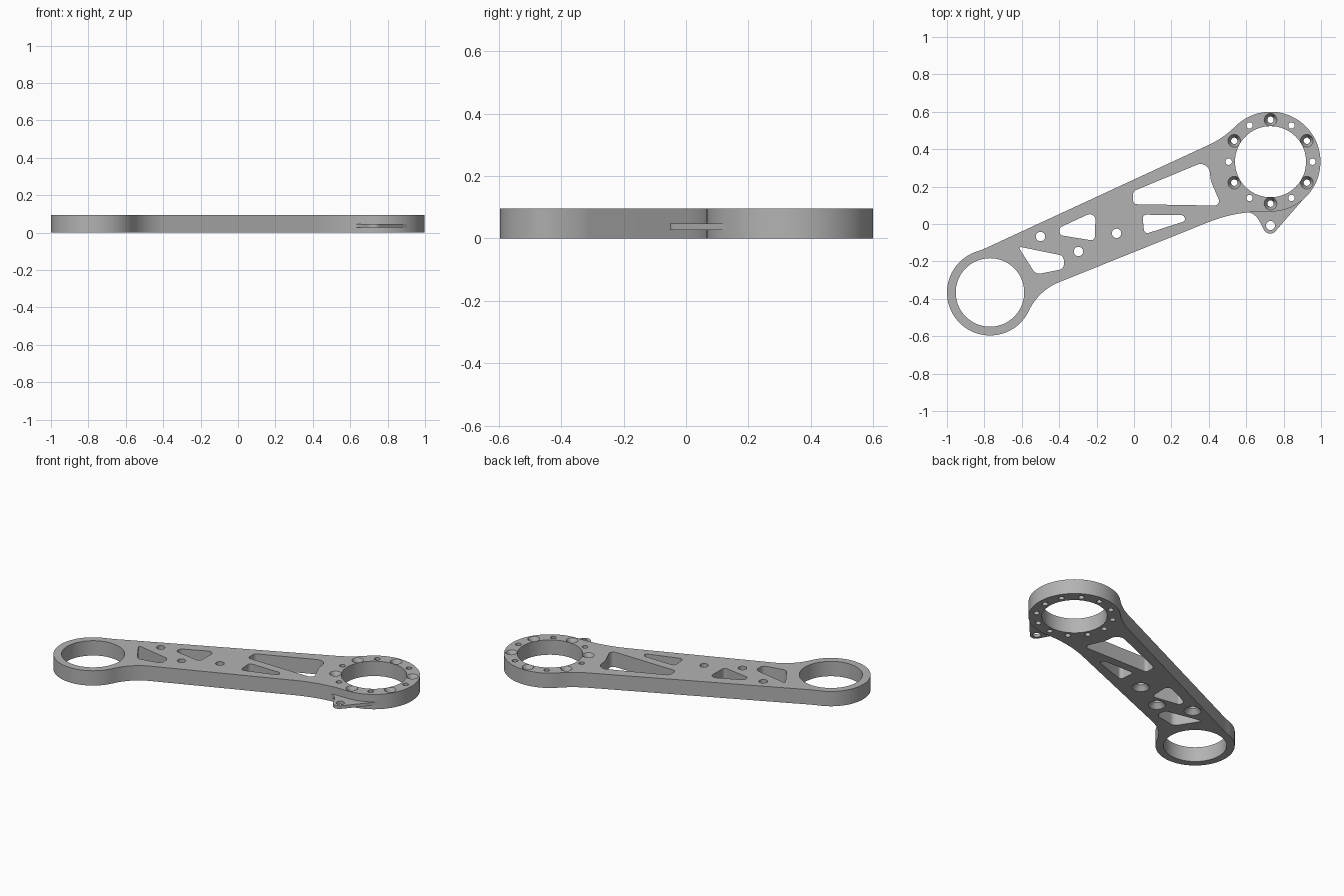
import bpy, bmesh, math
from mathutils import Vector as V

if "Cube" in bpy.data.objects:
    bpy.data.objects.remove(bpy.data.objects["Cube"], do_unlink=True)

HEIGHT = 0.095
SMALL, SMALL_R = V((-0.77, -0.366)), 0.23
LARGE, LARGE_R = V((0.73, 0.333)), 0.267

grey = bpy.data.materials.new("machined grey")
grey.use_nodes = True
grey.diffuse_color = (0.45, 0.45, 0.45, 1)
grey.node_tree.nodes["Principled BSDF"].inputs["Base Color"].default_value = grey.diffuse_color


def arc(c, r, a, b, n):
    return [V((c[0] + r * math.cos(a + (b - a) * i / n),
               c[1] + r * math.sin(a + (b - a) * i / n))) for i in range(n + 1)]


def angle(v):
    return math.atan2(v.y, v.x)


def short_arc(c, r, a, b, n):
    d = (b - a + math.pi) % math.tau - math.pi
    return arc(c, r, a, a + d, n)


def rounded(corners):
    """Polygon from (x, y, radius) corners, each replaced by a tangent arc."""
    out = []
    for i, (x, y, r) in enumerate(corners):
        p = V((x, y))
        u = (V(corners[i - 1][:2]) - p).normalized()
        w = (V(corners[(i + 1) % len(corners)][:2]) - p).normalized()
        if r == 0:
            out.append(p)
            continue
        half = u.angle(w) / 2
        c = p + (u + w).normalized() * r / math.sin(half)
        t = r / math.tan(half)
        out += short_arc(c, r, angle(p + u * t - c), angle(p + w * t - c), 8)
    return out


def fillet(p, q, ring, ring_r, r, side):
    """Concave blend from a ring to the edge line p-q, whose outside is on its left."""
    d = (q - p).normalized()
    n = V((-d.y, d.x))
    h = (p - ring).dot(n) + r
    foot = ring + n * h
    c = foot + d * side * math.sqrt((ring_r + r) ** 2 - h * h)
    return angle(c - ring), short_arc(c, r, angle(ring - c), angle(-n), 14)


def prism(bm, pts, z0, z1):
    low = [bm.verts.new((p.x, p.y, z0)) for p in pts]
    top = [bm.verts.new((p.x, p.y, z1)) for p in pts]
    bm.faces.new(low)
    bm.faces.new(top)
    for i in range(len(pts)):
        bm.faces.new((low[i - 1], low[i], top[i], top[i - 1]))


def turned(bm, c, profile, n=32):
    """Closed turned solid from (radius, z) steps."""
    rings = [[bm.verts.new((p.x, p.y, z)) for p in arc(c, r, 0, math.tau, n)[:-1]]
             for r, z in profile]
    bm.faces.new(rings[0])
    bm.faces.new(rings[-1])
    for a, b in zip(rings, rings[1:]):
        for i in range(n):
            bm.faces.new((a[i - 1], a[i], b[i], b[i - 1]))


def finish(bm, name):
    bmesh.ops.recalc_face_normals(bm, faces=bm.faces)
    mesh = bpy.data.meshes.new(name)
    bm.to_mesh(mesh)
    bm.free()
    ob = bpy.data.objects.new(name, mesh)
    bpy.context.collection.objects.link(ob)
    mesh.materials.append(grey)
    return ob


def cut_and_smooth(ob, cutter):
    bpy.ops.object.select_all(action="DESELECT")
    bpy.context.view_layer.objects.active = ob
    ob.select_set(True)
    mod = ob.modifiers.new("holes", "BOOLEAN")
    mod.operation, mod.solver, mod.object = "DIFFERENCE", "EXACT", cutter
    bpy.ops.object.modifier_apply(modifier=mod.name)
    bpy.data.objects.remove(cutter, do_unlink=True)
    bpy.ops.object.shade_smooth_by_angle(angle=math.radians(30))


# Arm outline: two rings blended into a tapering bar
up_a, up_b = V((-0.877, -0.168)), V((0.428, 0.436))
low_a, low_b = V((0.433, 0.024)), V((-0.39, -0.307))
a_ur, f_ur = fillet(up_a, up_b, LARGE, LARGE_R, 0.5, -1)
a_ul, f_ul = fillet(up_a, up_b, SMALL, SMALL_R, 0.5, 1)
a_ll, f_ll = fillet(low_a, low_b, SMALL, SMALL_R, 0.3, -1)
a_lr, f_lr = fillet(low_a, low_b, LARGE, LARGE_R, 0.8, 1)


def ring_arc(c, r, a, b):
    return arc(c, r, a, a + (b - a) % math.tau, 56)[1:-1]


outline = (ring_arc(LARGE, LARGE_R, a_lr, a_ur) + f_ur + f_ul[::-1]
           + ring_arc(SMALL, SMALL_R, a_ul, a_ll) + f_ll + f_lr[::-1])
bm = bmesh.new()
prism(bm, outline, 0, HEIGHT)
arm = finish(bm, "link_arm")

# Bearing bores and lightening pockets
LO, HI = -0.02, HEIGHT + 0.02
bm = bmesh.new()
turned(bm, SMALL, [(0.183, LO), (0.183, HI)], 72)
turned(bm, LARGE, [(0.19, LO), (0.19, HI)], 72)
pockets = [
    [(-0.005, 0.175, 0.025), (0.40, 0.343, 0.05), (0.41, 0.23, 0.15),
     (0.468, 0.098, 0.025), (-0.005, 0.106, 0.02)],
    [(0.045, 0.05, 0.02), (0.272, 0.047, 0.02), (0.272, 0.015, 0.015), (0.055, -0.055, 0.02)],
    [(-0.40, -0.02, 0.025), (-0.205, 0.07, 0.03), (-0.21, -0.09, 0.02), (-0.395, -0.06, 0.02)],
    [(-0.62, -0.12, 0.008), (-0.375, -0.17, 0.03), (-0.375, -0.24, 0.03), (-0.525, -0.27, 0.04)],
]
for corners in pockets:
    prism(bm, rounded(corners), LO, HI)

# Bar holes, countersunk from below
for c in [(-0.5, -0.067), (-0.297, -0.147), (-0.093, -0.05)]:
    turned(bm, c, [(0.05, LO), (0.05, 0), (0.025, 0.03), (0.025, HI)])

# Bolt circle: plain holes alternate with holes countersunk from above
for i in range(12):
    a = math.radians(30 * i)
    c = LARGE + V((math.cos(a), math.sin(a))) * 0.224
    if i % 2:
        steps = [(0.017, LO), (0.017, HEIGHT - 0.03), (0.034, HEIGHT), (0.034, HI)]
    else:
        steps = [(0.017, LO), (0.017, HI)]
    turned(bm, c, steps, 24)
cut_and_smooth(arm, finish(bm, "arm_cutter"))

# Thin drilled tab on the large ring
tab_edge = rounded([(0.925, 0.155, 0), (0.72, -0.08, 0.037), (0.65, 0.055, 0.09), (0.56, 0.075, 0)])
inner = arc(LARGE, LARGE_R - 0.012, math.radians(-115), math.radians(-42), 16)
bm = bmesh.new()
prism(bm, tab_edge + inner, 0.027, 0.047)
tab = finish(bm, "cable_tab")
bm = bmesh.new()
turned(bm, (0.73, -0.008), [(0.024, LO), (0.024, HI)])
cut_and_smooth(tab, finish(bm, "tab_cutter"))
